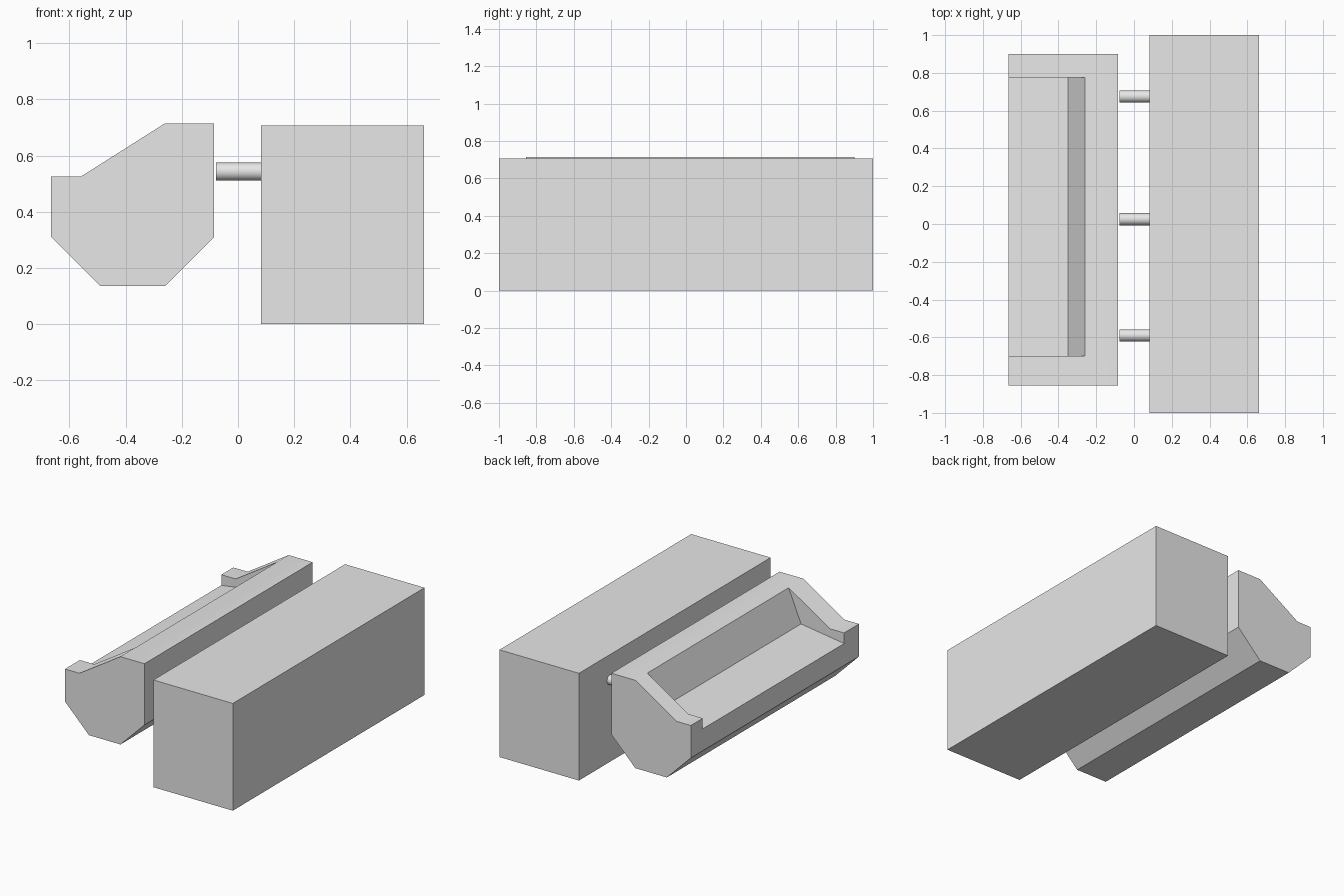
import bpy, bmesh, math
from mathutils import Matrix

cube = bpy.data.objects.get("Cube")
if cube:
    bpy.data.objects.remove(cube, do_unlink=True)

grey = bpy.data.materials.new("plain_grey")
grey.use_nodes = True
GREY = (0.8, 0.8, 0.8, 1)
grey.diffuse_color = GREY
grey.node_tree.nodes["Principled BSDF"].inputs["Base Color"].default_value = GREY


def finish(bm, name, smooth=None):
    """Turn a bmesh into a named, coloured object."""
    bmesh.ops.recalc_face_normals(bm, faces=bm.faces)
    mesh = bpy.data.meshes.new(name)
    bm.to_mesh(mesh)
    bm.free()
    mesh.materials.append(grey)
    obj = bpy.data.objects.new(name, mesh)
    bpy.context.collection.objects.link(obj)
    if smooth:
        bpy.ops.object.select_all(action="DESELECT")
        obj.select_set(True)
        bpy.context.view_layer.objects.active = obj
        bpy.ops.object.shade_smooth_by_angle(angle=math.radians(smooth))
    return obj


# Large rectangular block
bm = bmesh.new()
bmesh.ops.create_cube(bm, size=1)
bmesh.ops.transform(bm, verts=bm.verts,
                    matrix=Matrix.Translation((0.372, 0, 0.354)) @ Matrix.Diagonal((0.58, 2, 0.708, 1)))
finish(bm, "main_block")

# Trough: one cross-section lofted along y, with the front corner scooped out between the ends
body = [(-0.26, 0.715), (-0.085, 0.715), (-0.085, 0.31),
        (-0.26, 0.135), (-0.49, 0.135), (-0.665, 0.31)]
end_section = body + [(-0.665, 0.525), (-0.56, 0.525)]
scoop_section = body + [(-0.665, 0.455), (-0.35, 0.5)]
stations = [(-0.855, end_section), (-0.70, end_section), (-0.70, scoop_section),
            (0.775, scoop_section), (0.775, end_section), (0.90, end_section)]
bm = bmesh.new()
rings = [[bm.verts.new((x, y, z)) for x, z in section] for y, section in stations]
for a, b in zip(rings, rings[1:]):
    for i in range(len(a)):
        j = (i + 1) % len(a)
        bm.faces.new((a[i], a[j], b[j], b[i]))
bm.faces.new(rings[0])
bm.faces.new(rings[-1])
bmesh.ops.remove_doubles(bm, verts=bm.verts, dist=0.0001)
finish(bm, "trough", 40)

# Three round connecting rods
for name, y in (("front_rod", -0.59), ("middle_rod", 0.025), ("back_rod", 0.675)):
    bm = bmesh.new()
    place = Matrix.Translation((0.003, y, 0.543)) @ Matrix.Rotation(math.pi / 2, 4, "Y")
    bmesh.ops.create_cone(bm, cap_ends=True, segments=32, radius1=0.032, radius2=0.032,
                          depth=0.162, matrix=place)
    finish(bm, name, 40)
